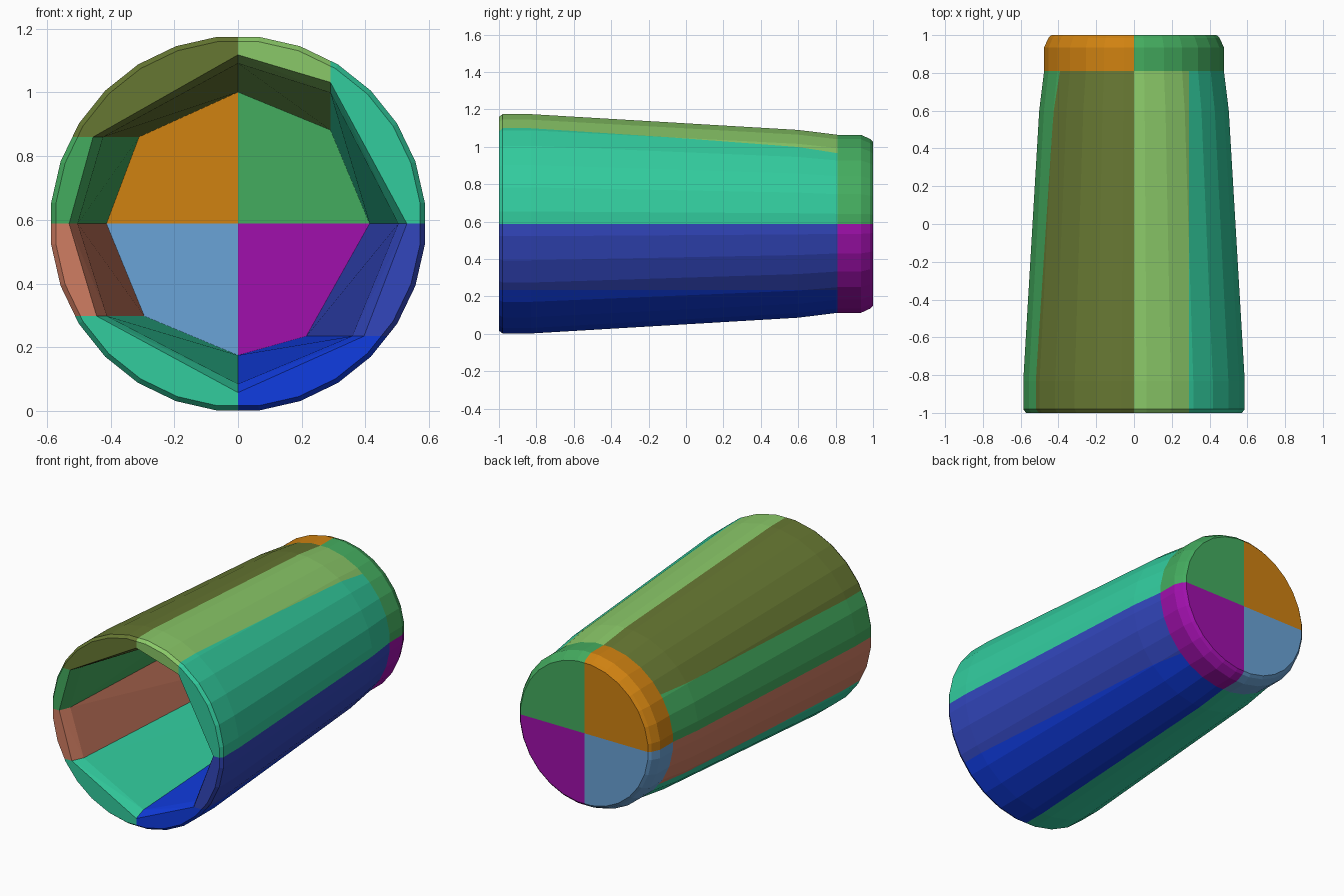
import bpy, bmesh, math

if "Cube" in bpy.data.objects:
    bpy.data.objects.remove(bpy.data.objects["Cube"])

CENTRE_Z = 0.588
SIDES = 28
FAR = 1.0

# (y, radius) profiles
WALL_OUTER = [(-1.0, 0.575), (-0.98, 0.59), (-0.83, 0.59), (0.6, 0.505), (0.81, 0.479)]
WALL_INNER = [(-1.0, 0.53), (-0.93, 0.503), (0.81, 0.413)]
BASE_OUTER = [(0.81, 0.479), (0.935, 0.479), (0.985, 0.456), (1.0, 0.44)]


def linear(c):
    c /= 255
    return c / 12.92 if c <= 0.04045 else ((c + 0.055) / 1.055) ** 2.4


def material(name, rgb):
    col = [linear(c) for c in rgb] + [1.0]
    m = bpy.data.materials.new(name)
    m.use_nodes = True
    m.diffuse_color = col
    bsdf = next(n for n in m.node_tree.nodes if n.type == 'BSDF_PRINCIPLED')
    bsdf.inputs["Base Color"].default_value = col
    bsdf.inputs["Roughness"].default_value = 0.7
    return m


MATS = {n: material(n, c) for n, c in {
    "orange": (208, 130, 17), "green": (68, 172, 95),
    "steel_blue": (106, 163, 215), "purple": (160, 16, 172),
    "olive": (102, 119, 50), "light_green": (138, 200, 104),
    "teal": (50, 204, 158), "salmon": (208, 125, 98),
    "indigo": (50, 70, 188), "blue": (16, 60, 225)}.items()}


def hull(points):
    """Closed convex solid around the points."""
    bm = bmesh.new()
    for p in points:
        bm.verts.new(p)
    res = bmesh.ops.convex_hull(bm, input=bm.verts[:])
    junk = [v for v in bm.verts if not v.link_faces]
    bmesh.ops.delete(bm, geom=junk, context='VERTS')
    bmesh.ops.dissolve_limit(bm, angle_limit=0.01, verts=bm.verts[:], edges=bm.edges[:])
    bmesh.ops.recalc_face_normals(bm, faces=bm.faces[:])
    return bm


def cut_outer(profile, x0, x1, z0, z1):
    """Points of the turned outer shape trimmed to a box in x and z."""
    pts = []
    for y, r in profile:
        for i in range(SIDES):
            a = 2 * math.pi * (i + 0.5) / SIDES
            pts.append((r * math.sin(a), y, r * math.cos(a)))
    bm = hull(pts)
    for co, no in (((x0, 0, 0), (-1, 0, 0)), ((x1, 0, 0), (1, 0, 0)),
                   ((0, 0, z0), (0, 0, -1)), ((0, 0, z1), (0, 0, 1))):
        bmesh.ops.bisect_plane(bm, geom=bm.verts[:] + bm.edges[:] + bm.faces[:],
                               plane_co=co, plane_no=no, clear_outer=True)
    pts = [v.co.copy() for v in bm.verts]
    bm.free()
    return pts


def inner_corners(x0, x1, z0, z1):
    """Where the cutting planes meet the inside of the wall."""
    pts = []
    for y, r in WALL_INNER:
        cand = []
        for s in (-1, 1):
            cand += [(x, s * math.sqrt(r * r - x * x)) for x in (x0, x1) if abs(x) < r]
            cand += [(s * math.sqrt(r * r - z * z), z) for z in (z0, z1) if abs(z) < r]
        pts += [(x, y, z) for x, z in cand
                if x0 - 1e-4 <= x <= x1 + 1e-4 and z0 - 1e-4 <= z <= z1 + 1e-4]
    return pts


def add_piece(name, colour, points):
    bm = hull(points)
    me = bpy.data.meshes.new(name)
    bm.to_mesh(me)
    bm.free()
    me.materials.append(MATS[colour])
    ob = bpy.data.objects.new(name, me)
    ob.location.z = CENTRE_Z
    bpy.context.collection.objects.link(ob)


# Wall segments: curved outside, flat inside; bounds are x0, x1, z0, z1
WALLS = [
    ("wall_top_left", "light_green", (0, 0.29, 0, FAR)),
    ("wall_upper_left", "teal", (0.29, FAR, 0, FAR)),
    ("wall_lower_left", "indigo", (0, FAR, -0.353, 0)),
    ("wall_bottom_left", "blue", (0, FAR, -FAR, -0.353)),
    ("wall_top_right", "olive", (-FAR, 0, 0.272, FAR)),
    ("wall_upper_right", "green", (-FAR, 0, 0, 0.272)),
    ("wall_lower_right", "salmon", (-FAR, 0, -0.29, 0)),
    ("wall_bottom_right", "teal", (-FAR, 0, -FAR, -0.29)),
]
for name, colour, box in WALLS:
    outer = [p for p in cut_outer(WALL_OUTER, *box) if math.hypot(p.x, p.z) > 0.43]
    add_piece(name, colour, outer + inner_corners(*box))

# Base quarters
BASES = [
    ("base_upper_left", "green", (0, FAR, 0, FAR)),
    ("base_lower_left", "purple", (0, FAR, -FAR, 0)),
    ("base_upper_right", "orange", (-FAR, 0, 0, FAR)),
    ("base_lower_right", "steel_blue", (-FAR, 0, -FAR, 0)),
]
for name, colour, box in BASES:
    add_piece(name, colour, cut_outer(BASE_OUTER, *box))
